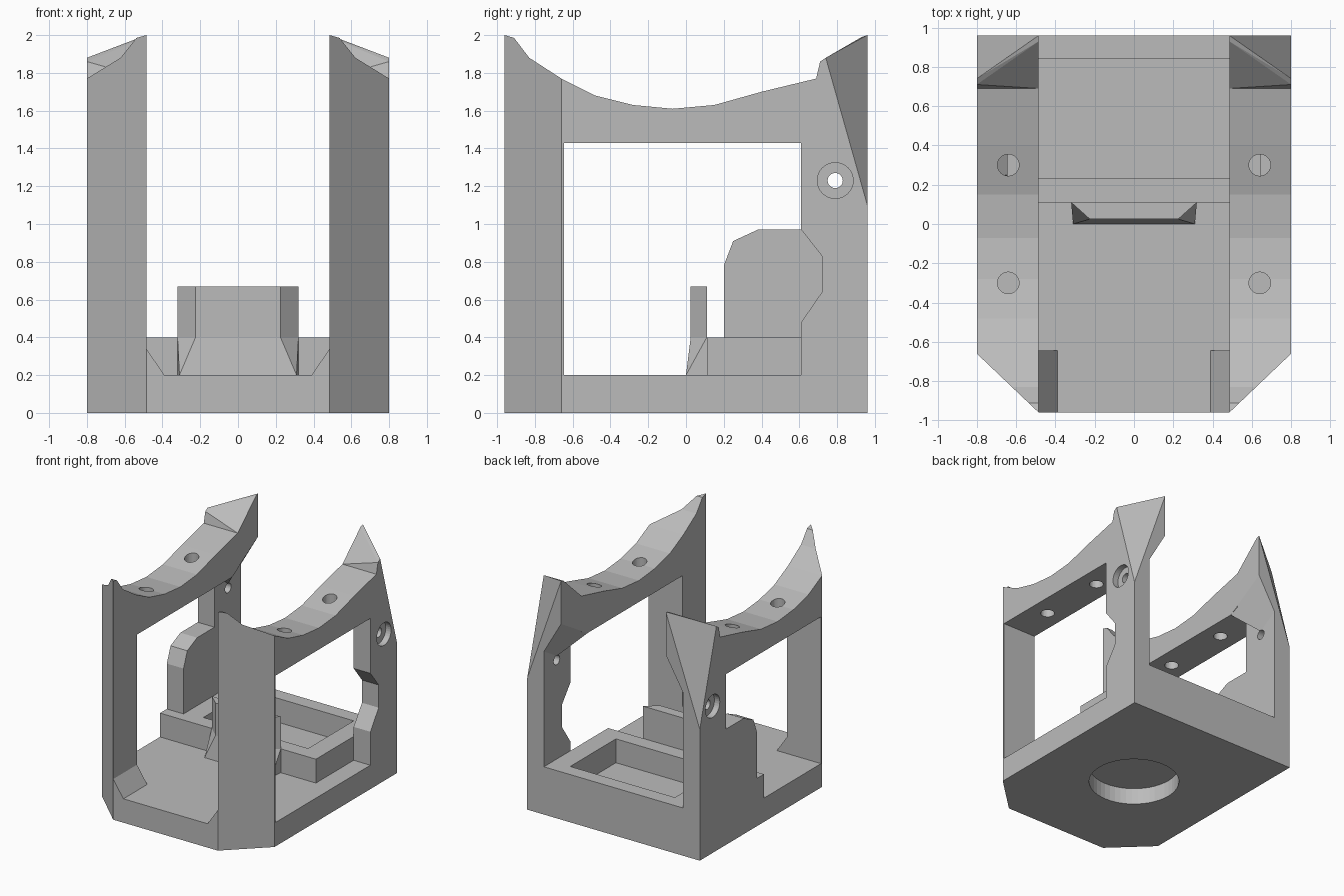
import bpy, bmesh, math
from mathutils import Vector, Matrix

cube = bpy.data.objects.get("Cube")
if cube:
    bpy.data.objects.remove(cube, do_unlink=True)

grey = bpy.data.materials.new("plain_grey")
grey.use_nodes = True
grey.diffuse_color = (0.5, 0.5, 0.5, 1)
grey.node_tree.nodes["Principled BSDF"].inputs["Base Color"].default_value = (0.5, 0.5, 0.5, 1)


def finish(name, bm):
    bmesh.ops.recalc_face_normals(bm, faces=bm.faces)
    mesh = bpy.data.meshes.new(name)
    bm.to_mesh(mesh)
    bm.free()
    mesh.materials.append(grey)
    obj = bpy.data.objects.new(name, mesh)
    bpy.context.collection.objects.link(obj)
    return obj


def hull(name, points, side=1):
    """Convex solid around a few corner points, mirrored when side is -1."""
    bm = bmesh.new()
    for x, y, z in points:
        bm.verts.new((x * side, y, z))
    result = bmesh.ops.convex_hull(bm, input=bm.verts)
    loose = [v for v in result["geom_interior"] if isinstance(v, bmesh.types.BMVert)]
    bmesh.ops.delete(bm, geom=loose, context='VERTS')
    bmesh.ops.dissolve_limit(bm, angle_limit=0.01, verts=bm.verts, edges=bm.edges)
    return finish(name, bm)


def prism(profile, axis, start, end):
    """Extrude a profile along x (profile is y, z) or along z (profile is x, y)."""
    bm = bmesh.new()
    place = (lambda a, b: (start, a, b)) if axis == 'X' else (lambda a, b: (a, b, start))
    face = bm.faces.new([bm.verts.new(place(a, b)) for a, b in profile])
    new = bmesh.ops.extrude_face_region(bm, geom=[face])["geom"]
    step = Vector((end - start, 0, 0)) if axis == 'X' else Vector((0, 0, end - start))
    bmesh.ops.translate(bm, vec=step, verts=[v for v in new if isinstance(v, bmesh.types.BMVert)])
    return bm


def box(name, x, y, z):
    return finish(name, prism([(x[0], y[0]), (x[1], y[0]), (x[1], y[1]), (x[0], y[1])], 'Z', *z))


def rod(centre, radius, depth, axis='Z', sides=32):
    bm = bmesh.new()
    turn = Matrix.Rotation(math.pi / 2, 4, 'Y') if axis == 'X' else Matrix()
    bmesh.ops.create_cone(bm, cap_ends=True, segments=sides, radius1=radius, radius2=radius,
                          depth=depth, matrix=Matrix.Translation(centre) @ turn)
    return finish("cutter", bm)


def cut(targets, cutters):
    """Subtract the cutters from every target, then drop the cutters."""
    for target in targets:
        for cutter in cutters:
            mod = target.modifiers.new("cut", 'BOOLEAN')
            mod.operation, mod.solver, mod.object = 'DIFFERENCE', 'EXACT', cutter
        bpy.context.view_layer.update()
        done = target.evaluated_get(bpy.context.evaluated_depsgraph_get())
        mesh = bpy.data.meshes.new_from_object(done)
        target.modifiers.clear()
        target.data = mesh
    for cutter in cutters:
        bpy.data.objects.remove(cutter, do_unlink=True)


W, IN, THIN, L = 0.80, 0.485, 0.645, 0.96   # half width, wall inside, post inside, half length

# Base plate with cut front corners and a round recess underneath
plan = [(-W, L), (-W, -0.66), (-IN, -L), (IN, -L), (W, -0.66), (W, L)]
base = finish("base_plate", prism(plan, 'Z', 0, 0.2))
cut([base], [rod((0, 0, 0), 0.355, 0.28, sides=48)])

# Tray at the back with a rectangular pocket
box("tray_front_rim", (-W, THIN), (0.11, 0.235), (0.2, 0.4))
box("tray_back_rim", (-W, W), (0.84, L), (0.2, 0.4))
box("tray_left_rim", (IN, THIN), (0.235, 0.84), (0.2, 0.4))
box("tray_right_rim", (-W, -IN), (0.235, 0.84), (0.2, 0.4))

# Upright clip in front of the tray
foot = [(0.31, 0, 0.2), (0.32, 0.11, 0.2), (0.225, 0.025, 0.4), (0.32, 0.11, 0.4)]
blade = [(0.225, 0.025, 0.4), (0.32, 0.11, 0.4), (0.225, 0.025, 0.67), (0.32, 0.11, 0.67)]
for name, half in (("clip_foot", foot), ("clip_blade", blade)):
    hull(name, half + [(-x, y, z) for x, y, z in half])

# Rounded bracket on the right wall
bracket = [(0.2, 0.4), (0.2, 0.78), (0.25, 0.91), (0.38, 0.97), (0.61, 0.97), (0.61, 0.4)]
finish("side_bracket", prism(bracket, 'X', -W, -THIN))

# Side frames: front post and curved top beam in one outline
curve = [(0.69, 1.77), (0.4, 1.70), (0.15, 1.63), (-0.07, 1.61), (-0.28, 1.63), (-0.48, 1.68),
         (-0.66, 1.77), (-0.83, 1.88), (-0.91, 1.985), (-L, 2.0)]
outline = [(-L, 0.2), (-0.645, 0.2), (-0.645, 1.43), (0.61, 1.43), (0.69, 1.47)] + curve

post_pts = [(x, y, 0.2) for x in (THIN, W) for y in (0.61, L)]
post_pts += [(THIN, 0.61, 1.43), (W, 0.61, 1.43), (THIN, L, 1.37), (W, L, 1.1)]
horn_pts = [(IN, 0.61, 1.43), (W, 0.61, 1.43), (IN, L, 1.64), (W, L, 1.1),
            (IN, 0.69, 1.77), (W, 0.69, 1.77), (W, 0.71, 1.86), (W, 0.74, 1.88),
            (IN, 0.93, 1.99), (IN, L, 2.0)]

for side, word in ((1, "left"), (-1, "right")):
    bm = prism(outline, 'X', IN * side, W * side)
    corner = bmesh.ops.bisect_plane(bm, geom=bm.verts[:] + bm.edges[:] + bm.faces[:],
                                    plane_co=(W * side, -0.66, 0), plane_no=(0.3 * side, -0.315, 0),
                                    clear_outer=True, dist=1e-5)
    bmesh.ops.holes_fill(bm, edges=[e for e in bm.edges if e.is_boundary], sides=0)
    frame = finish(word + "_frame", bm)
    cut([frame], [rod((0.64 * side, y, 1.6), 0.055, 0.6) for y in (-0.3, 0.3)])

    # Gusset at the foot of the front post
    hull(word + "_gusset", [(x, y, z) for y in (-L, -0.645)
                            for x, z in ((IN, 0.2), (0.39, 0.2), (IN, 0.34))], side)

    # Back post and pointed horn with a counterbored screw hole
    post = hull(word + "_back_post", post_pts, side)
    horn = hull(word + "_horn", horn_pts, side)
    cutters = [rod((0.7 * side, 0.79, 1.23), 0.04, 0.6, 'X'),
               rod((W * side, 0.79, 1.23), 0.095, 0.1, 'X')]
    if side == 1:   # relief in the left post only
        notch = [(0.5, 0.97), (0.61, 0.97), (0.72, 0.83), (0.72, 0.64), (0.61, 0.48), (0.5, 0.48)]
        cutters.append(finish("cutter", prism(notch, 'X', 0.55, 0.9)))
    cut([post, horn], cutters)
